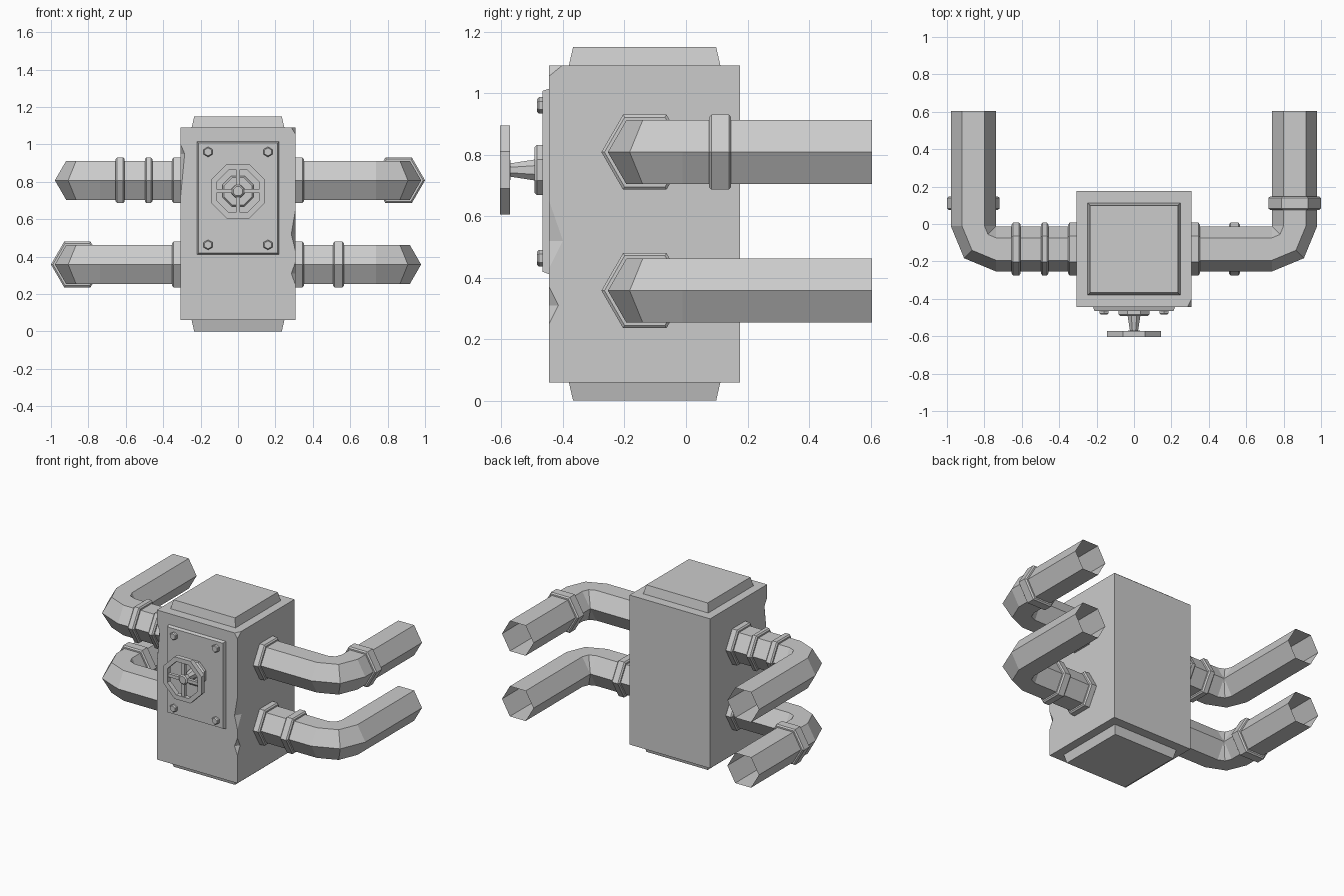
import bpy, bmesh, math
from mathutils import Vector

if "Cube" in bpy.data.objects:
    bpy.data.objects.remove(bpy.data.objects["Cube"])

UP = Vector((0, 0, 1))


def finish(name, bm):
    bmesh.ops.recalc_face_normals(bm, faces=bm.faces)
    me = bpy.data.meshes.new(name)
    bm.to_mesh(me)
    bm.free()
    ob = bpy.data.objects.new(name, me)
    bpy.context.collection.objects.link(ob)
    return ob


def loft(name, sections, n=6, turn=0.0, caps=True, closed=False):
    """Skin n-sided rings; each section is (centre, direction, radius)."""
    bm = bmesh.new()
    rings = []
    for c, d, r in sections:
        side = Vector(d).normalized().cross(UP)
        rings.append([bm.verts.new(Vector(c) + r * (side * math.cos(turn + i * math.tau / n)
                                                   + UP * math.sin(turn + i * math.tau / n)))
                      for i in range(n)])
    pairs = list(zip(rings, rings[1:])) + ([(rings[-1], rings[0])] if closed else [])
    for a, b in pairs:
        for i in range(n):
            j = (i + 1) % n
            bm.faces.new((a[i], a[j], b[j], b[i]))
    if caps and not closed:
        bm.faces.new(rings[0])
        bm.faces.new(rings[-1])
    return finish(name, bm)


def block(name, lo, hi, axis=2, inset=0.0, far=1):
    """Box whose low (far=0) or high (far=1) end on the axis is inset."""
    bm = bmesh.new()
    bmesh.ops.create_cube(bm, size=1)
    lo, hi = Vector(lo), Vector(hi)
    for v in bm.verts:
        s = v.co.copy()
        v.co = Vector([hi[k] if s[k] > 0 else lo[k] for k in range(3)])
        if (s[axis] > 0) == bool(far):
            for k in range(3):
                if k != axis:
                    v.co[k] -= math.copysign(inset, s[k])
    return finish(name, bm)


# main housing
W, F, B = 0.307, -0.445, 0.176
body = block("housing", (-W, F, 0.06), (W, B, 1.09))


# chipped front edges: (side, top, middle, bottom, depth in x, depth in y)
def chip(sx, zt, zm, zb, dx, dy):
    a, d = Vector((sx * W, F, zt)), Vector((sx * W, F, zb))
    b, c = Vector((sx * (W - dx), F, zm)), Vector((sx * W, F + dy, zm))
    m = (b + c) / 2
    bm = bmesh.new()
    for p in (a, b, c, d):
        bm.verts.new(m + (p - m) * 2)
    bmesh.ops.convex_hull(bm, input=bm.verts)
    cutter = finish("chip_cutter", bm)
    cutter.hide_render = True
    cutter.hide_set(True)
    mod = body.modifiers.new("chip", 'BOOLEAN')
    mod.operation = 'DIFFERENCE'
    mod.solver = 'EXACT'
    mod.object = cutter


chip(1, 0.65, 0.52, 0.43, 0.022, 0.045)
chip(1, 0.37, 0.31, 0.25, 0.022, 0.03)
chip(1, 1.30, 1.10, 1.055, 0.028, 0.055)
chip(-1, 1.0, 0.95, 0.72, 0.022, 0.03)

# tapered end caps
block("top_cap", (-0.25, -0.383, 1.08), (0.25, 0.114, 1.15), inset=0.016)
block("bottom_cap", (-0.25, -0.383, 0), (0.25, 0.114, 0.07), inset=0.016, far=0)

# front panel with bolts
block("front_panel", (-0.22, -0.466, 0.41), (0.22, -0.44, 1.016), axis=1, inset=0.009, far=0)
Y = (0, 1, 0)
for x in (-0.16, 0.16):
    for z in (0.463, 0.96):
        loft("panel_bolt", [((x, -0.46, z), Y, 0.027), ((x, -0.478, z), Y, 0.027),
                            ((x, -0.484, z), Y, 0.021)], turn=math.pi / 6)

# valve: flange, stem, hub, octagonal rim and spokes
ZV, OCT = 0.75, math.pi / 8
K = 1 / math.cos(OCT)


def turned(name, prof, closed=False):
    loft(name, [((0, y, ZV), Y, r * K) for y, r in prof], n=8, turn=OCT, closed=closed)


turned("valve_flange", [(-0.46, 0.082), (-0.484, 0.082), (-0.493, 0.074)])
turned("valve_stem", [(-0.485, 0.035), (-0.575, 0.021)])
turned("wheel_hub", [(-0.57, 0.032), (-0.598, 0.032), (-0.605, 0.024)])
turned("wheel_rim", [(-0.572, 0.145), (-0.605, 0.145), (-0.605, 0.115), (-0.572, 0.115)], closed=True)
for s in (-1, 1):
    xs, zs = sorted((s * 0.02, s * 0.12)), sorted((s * 0.02, s * 0.12))
    block("wheel_spoke", (xs[0], -0.598, ZV - 0.011), (xs[1], -0.576, ZV + 0.011))
    block("wheel_spoke", (-0.011, -0.598, ZV + zs[0]), (0.011, -0.576, ZV + zs[1]))

# hexagonal elbow pipes with open ends
R, PX, PY, BEND = 0.12, 0.859, -0.134, 0.122
RC = 0.141


def collar(name, centre, d, half):
    c, d = Vector(centre), Vector(d)
    loft(name, [(c + d * t, d, r) for t, r in
                ((-half, RC - 0.01), (0.008 - half, RC), (half - 0.008, RC), (half, RC - 0.01))])


for sx in (-1, 1):
    for z in (0.358, 0.808):
        path = [((sx * 0.29, PY, z), (sx, 0, 0), R)]
        for k in range(3):
            a = k * math.pi / 4
            path.append(((sx * (PX - BEND + BEND * math.sin(a)), PY + BEND - BEND * math.cos(a), z),
                         (sx * math.cos(a), math.sin(a), 0), R))
        path.append(((sx * PX, 0.605, z), Y, R))
        loft("pipe", path, caps=False)
        collar("wall_collar", (sx * 0.326, PY, z), (sx, 0, 0), 0.026)

# clamp collars along the pipes
for x, z, half in ((-0.63, 0.808, 0.024), (-0.478, 0.808, 0.02), (0.537, 0.358, 0.029)):
    collar("pipe_collar", (x, PY, z), (1, 0, 0), half)
for x, z in ((-PX, 0.358), (PX, 0.808)):
    collar("pipe_collar", (x, 0.111, z), Y, 0.036)
